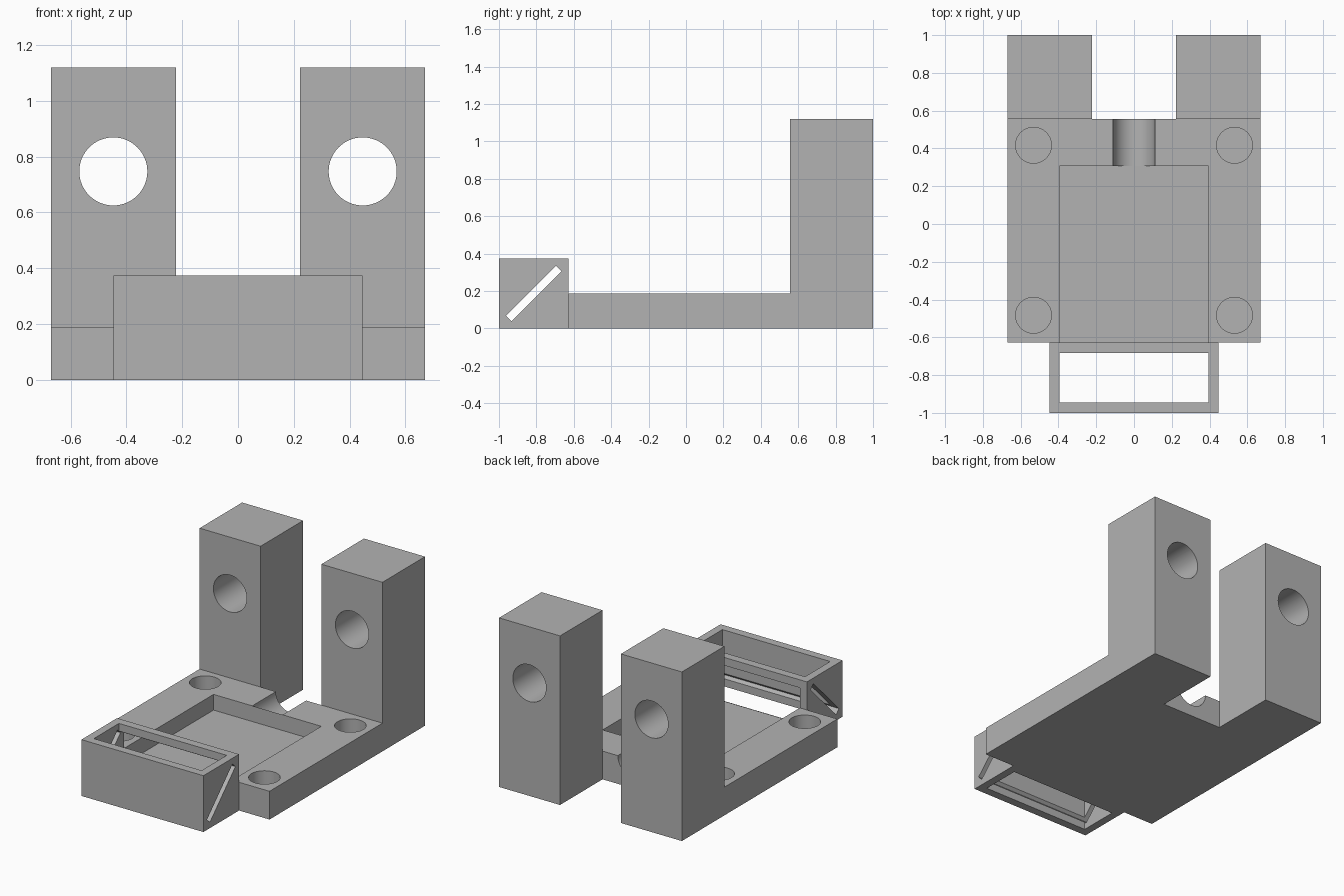
import bpy
from math import pi, radians

if "Cube" in bpy.data.objects:
    bpy.data.objects.remove(bpy.data.objects["Cube"])

grey = bpy.data.materials.new("plain grey")
grey.use_nodes = True
colour = (0.45, 0.45, 0.45, 1)
grey.diffuse_color = colour
grey.node_tree.nodes["Principled BSDF"].inputs["Base Color"].default_value = colour

BASE_TOP, FLOOR = 0.187, 0.083
BASE_FRONT, BASE_BACK = -0.627, 0.555


def box(name, x, y, z):
    """Box from (min, max) ranges along each axis."""
    spans = (x, y, z)
    bpy.ops.mesh.primitive_cube_add(size=1, location=[(a + b) / 2 for a, b in spans])
    ob = bpy.context.object
    ob.name = name
    ob.scale = [b - a for a, b in spans]
    bpy.ops.object.transform_apply(location=False, rotation=False, scale=True)
    ob.data.materials.append(grey)
    return ob


def cylinder(name, radius, depth, location, along_y=False):
    bpy.ops.mesh.primitive_cylinder_add(
        vertices=64, radius=radius, depth=depth, location=location,
        rotation=(pi / 2 if along_y else 0, 0, 0))
    ob = bpy.context.object
    ob.name = name
    ob.data.materials.append(grey)
    return ob


def combine(target, tool, operation="DIFFERENCE"):
    """Apply a boolean and discard the tool object."""
    tool.hide_render = True
    mod = target.modifiers.new("boolean", "BOOLEAN")
    mod.operation = operation
    mod.solver = "EXACT"
    mod.object = tool
    bpy.ops.object.select_all(action="DESELECT")
    target.select_set(True)
    bpy.context.view_layer.objects.active = target
    bpy.ops.object.modifier_apply(modifier=mod.name)
    bpy.data.objects.remove(tool)


# Base plate with two upright posts behind it
bracket = box("bracket_base_and_posts", (-0.67, 0.67), (BASE_FRONT, BASE_BACK), (0, BASE_TOP))
for side in (-1, 1):
    x = sorted((side * 0.223, side * 0.67))
    combine(bracket, box("post", x, (BASE_BACK, 1), (0, 1.12)), "UNION")

# Shallow tray open to the front, and a round cable groove behind it
combine(bracket, box("tray_cutter", (-0.395, 0.395), (-0.8, 0.308), (FLOOR, 0.4)))
combine(bracket, cylinder("groove_cutter", 0.111, 0.4, (0, 0.508, BASE_TOP), True))

# Blind corner holes and through holes in the posts
for side in (-1, 1):
    for y in (-0.483, 0.417):
        combine(bracket, cylinder("corner_hole_cutter", 0.095, 0.4, (side * 0.532, y, FLOOR + 0.2)))
    combine(bracket, cylinder("post_hole_cutter", 0.122, 0.8, (side * 0.447, 0.78, 0.747), True))

# Open frame at the front, with a rear window and a diagonal plate slot
frame = box("front_frame", (-0.447, 0.447), (-1, BASE_FRONT), (0, 0.373))
combine(frame, box("opening_cutter", (-0.395, 0.395), (-0.945, -0.682), (-0.2, 0.6)))
combine(frame, box("window_cutter", (-0.395, 0.395), (-0.75, -0.5), (0.053, 0.32)))
slot = box("slot_cutter", (-0.6, 0.6), (-1.003, -0.625), (0.166, 0.208))
slot.rotation_euler.x = radians(45)
combine(frame, slot)

# Smooth round walls, keep the edges sharp
for ob in (bracket, frame):
    bpy.ops.object.select_all(action="DESELECT")
    ob.select_set(True)
    bpy.context.view_layer.objects.active = ob
    bpy.ops.object.shade_smooth_by_angle(angle=radians(30))
